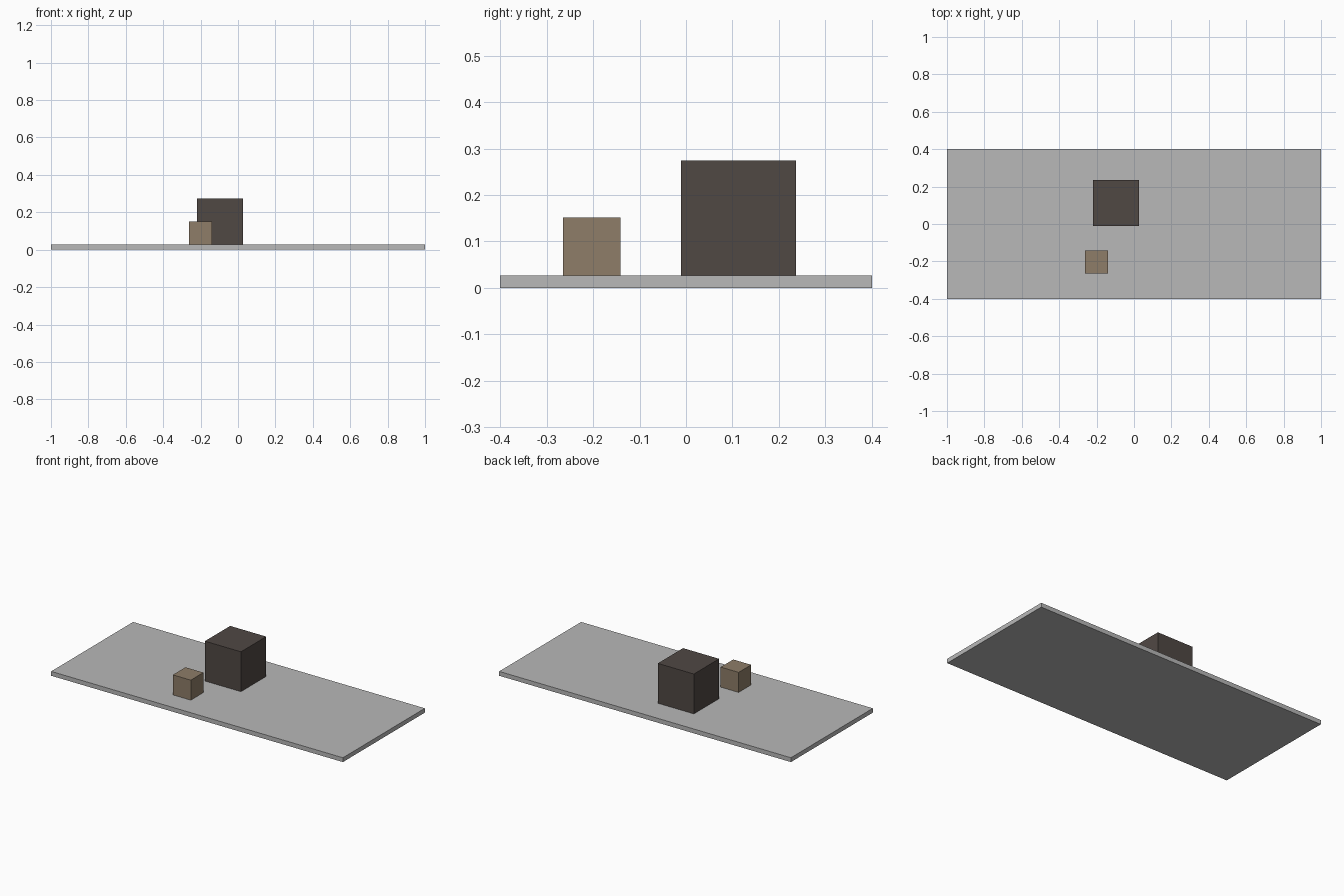
import bpy

if "Cube" in bpy.data.objects:
    bpy.data.objects.remove(bpy.data.objects["Cube"])


def material(name, rgb):
    # sRGB 0-255 to linear
    mat = bpy.data.materials.new(name)
    lin = [((c / 255 + 0.055) / 1.055) ** 2.4 for c in rgb]
    mat.diffuse_color = (*lin, 1.0)
    mat.use_nodes = True
    mat.node_tree.nodes["Principled BSDF"].inputs["Base Color"].default_value = mat.diffuse_color
    return mat


def box(name, x, y, z, size, mat):
    # Box centred on x, y with its underside at z
    bpy.ops.mesh.primitive_cube_add(size=1, location=(x, y, z + size[2] / 2))
    ob = bpy.context.object
    ob.name = name
    ob.scale = size
    bpy.ops.object.transform_apply(location=False, rotation=False, scale=True)
    ob.data.materials.append(mat)
    return ob


grey = material("light_grey", (184, 184, 184))
dark = material("dark_brown", (80, 72, 68))
tan = material("tan_brown", (142, 125, 104))

T = 0.027  # slab thickness

# Base slab with the two blocks resting on it
box("base_slab", 0, 0, 0, (2.0, 0.802, T), grey)
box("large_block", -0.096, 0.113, T, (0.247, 0.247, 0.247), dark)
box("small_block", -0.2, -0.203, T, (0.123, 0.123, 0.124), tan)
